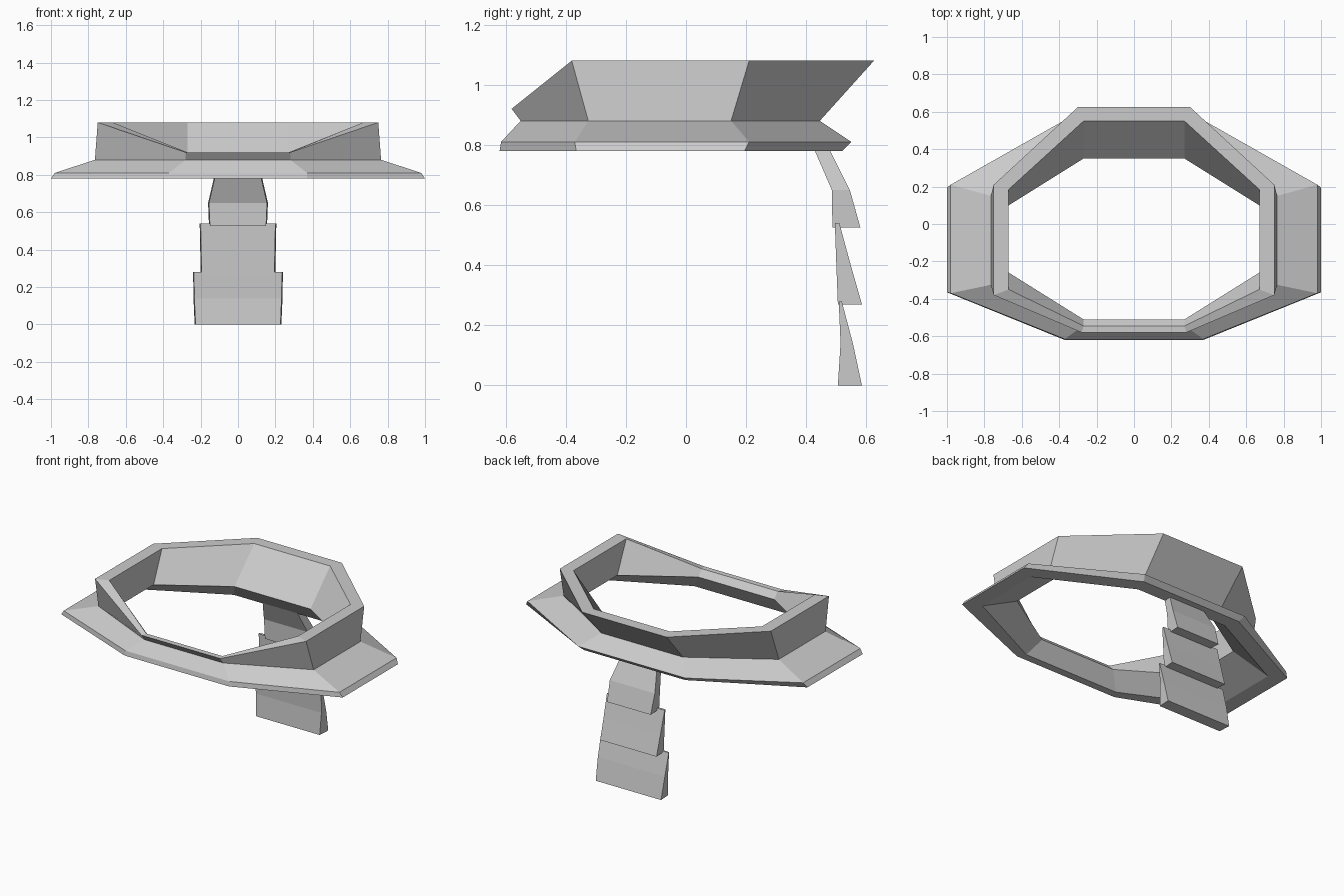
import bpy, bmesh

if "Cube" in bpy.data.objects:
    bpy.data.objects.remove(bpy.data.objects["Cube"])


def make_object(name, bm):
    bmesh.ops.recalc_face_normals(bm, faces=bm.faces)
    mesh = bpy.data.meshes.new(name)
    bm.to_mesh(mesh)
    bm.free()
    obj = bpy.data.objects.new(name, mesh)
    bpy.context.collection.objects.link(obj)
    return obj


def skin(bm, loops, closed):
    """Join successive vertex loops with quads; cap the ends or close the cycle."""
    n = len(loops[0])
    pairs = list(zip(loops, loops[1:]))
    if closed:
        pairs.append((loops[-1], loops[0]))
    for a, b in pairs:
        for i in range(n):
            j = (i + 1) % n
            bm.faces.new((a[i], a[j], b[j], b[i]))
    if not closed:
        bm.faces.new(loops[0])
        bm.faces.new(loops[-1])


def octagon(bm, front, side, back):
    """front/back = (half width, y, z), side = (x, y front, y back, z)."""
    fw, fy, fz = front
    sx, y0, y1, sz = side
    bw, by, bz = back
    half = [(fw, fy, fz), (sx, y0, sz), (sx, y1, sz), (bw, by, bz)]
    pts = half + [(-x, y, z) for x, y, z in reversed(half)]
    return [bm.verts.new(p) for p in pts]


# Collar: octagonal cross-section loops, from the lower rim up, over and inside
sections = [
    ((0.37, -0.62, 0.78), (1.00, -0.365, 0.195, 0.78), (0.36, 0.52, 0.78)),
    ((0.37, -0.615, 0.81), (0.98, -0.37, 0.21, 0.81), (0.38, 0.55, 0.81)),
    ((0.28, -0.55, 0.88), (0.765, -0.325, 0.15, 0.88), (0.29, 0.445, 0.88)),
    ((0.28, -0.58, 0.92), (0.75, -0.38, 0.21, 1.08), (0.30, 0.625, 1.08)),
    ((0.27, -0.545, 0.92), (0.67, -0.35, 0.185, 1.08), (0.27, 0.55, 1.08)),
    ((0.27, -0.51, 0.88), (0.67, -0.26, 0.10, 0.88), (0.27, 0.35, 0.88)),
    ((0.34, -0.57, 0.78), (0.90, -0.30, 0.14, 0.78), (0.33, 0.43, 0.78)),
]
bm = bmesh.new()
skin(bm, [octagon(bm, *s) for s in sections], closed=True)
make_object("collar", bm)

# Hanging back plates: rows of (z, inner y, outer y, half width)
plates = {
    "upper_back_plate": [(0.80, 0.42, 0.47, 0.125), (0.65, 0.485, 0.545, 0.16),
                         (0.525, 0.487, 0.58, 0.155)],
    "middle_back_plate": [(0.54, 0.495, 0.51, 0.205), (0.40, 0.50, 0.548, 0.202),
                          (0.27, 0.505, 0.585, 0.20)],
    "lower_back_plate": [(0.28, 0.508, 0.518, 0.24), (0.14, 0.514, 0.555, 0.238),
                         (0.0, 0.505, 0.585, 0.232)],
}
for name, rows in plates.items():
    bm = bmesh.new()
    loops = []
    for z, y0, y1, w in rows:
        corners = [(w - 0.005, y0), (w, y1), (-w, y1), (0.005 - w, y0)]
        loops.append([bm.verts.new((x, y, z)) for x, y in corners])
    skin(bm, loops, closed=False)
    make_object(name, bm)
